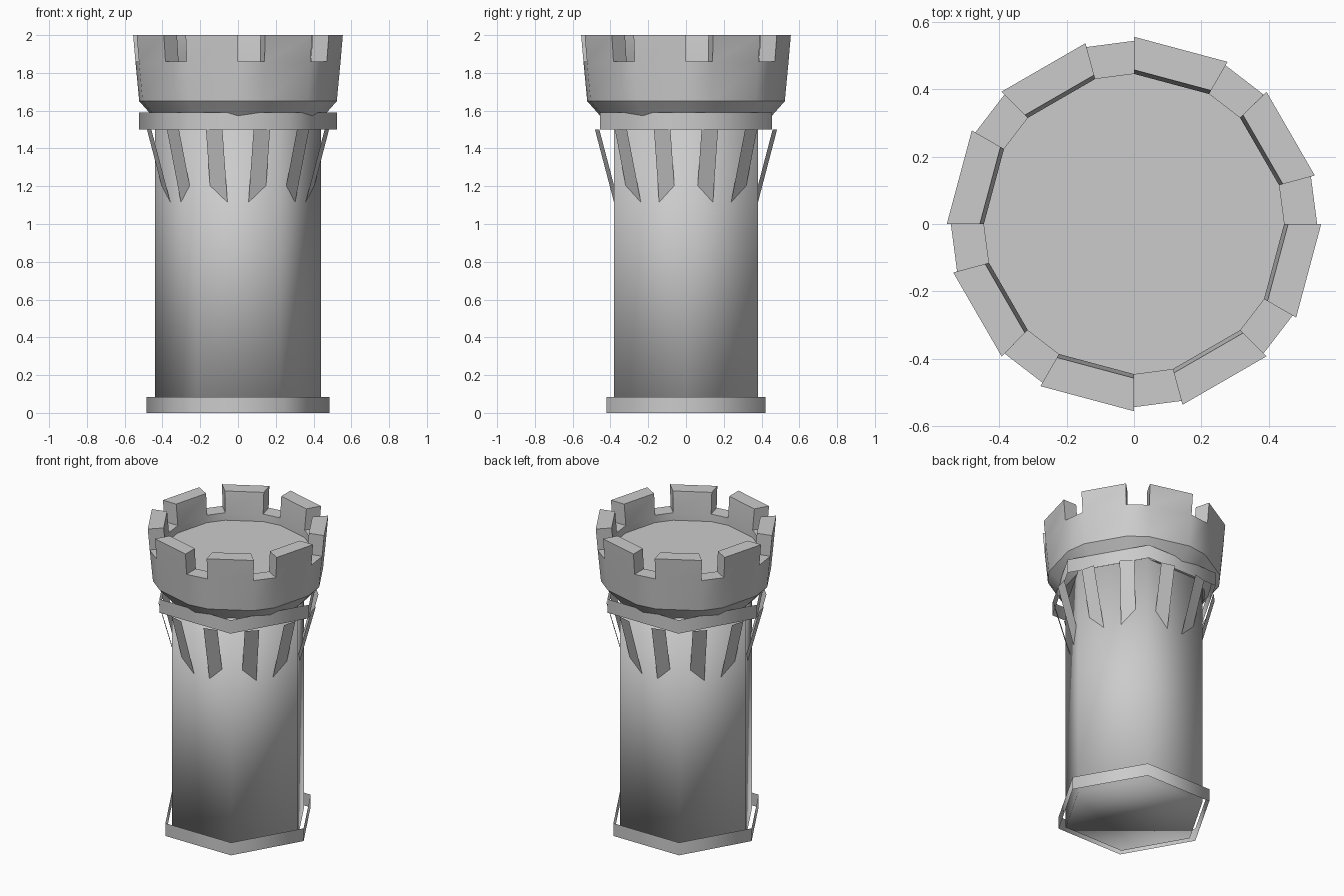
import bpy, bmesh
from math import radians, cos, sin

if "Cube" in bpy.data.objects:
    bpy.data.objects.remove(bpy.data.objects["Cube"], do_unlink=True)

stone = bpy.data.materials.new("grey stone")
stone.use_nodes = True
stone.diffuse_color = (0.6, 0.6, 0.6, 1)
stone.node_tree.nodes["Principled BSDF"].inputs["Base Color"].default_value = (0.6, 0.6, 0.6, 1)

HEX = [60 * i for i in range(6)]


def ring(bm, angles, r, z):
    return [bm.verts.new((r * cos(radians(a)), r * sin(radians(a)), z)) for a in angles]


def bridge(bm, low, high):
    n = len(low)
    for i in range(n):
        j = (i + 1) % n
        bm.faces.new((low[i], low[j], high[j], high[i]))


def finish(bm, name, smooth_angle=None):
    mesh = bpy.data.meshes.new(name)
    bm.to_mesh(mesh)
    bm.free()
    mesh.materials.append(stone)
    obj = bpy.data.objects.new(name, mesh)
    bpy.context.collection.objects.link(obj)
    if smooth_angle:
        bpy.ops.object.select_all(action='DESELECT')
        obj.select_set(True)
        bpy.context.view_layer.objects.active = obj
        bpy.ops.object.shade_smooth_by_angle(angle=radians(smooth_angle))
    return obj


# Six-sided shaft, softly shaded
bm = bmesh.new()
bottom, top = ring(bm, HEX, 0.44, 0), ring(bm, HEX, 0.44, 1.56)
bridge(bm, bottom, top)
bm.faces.new(bottom[::-1])
bm.faces.new(top)
finish(bm, "shaft", 100)

# Thin open bands standing off the shaft
for name, r, z0, z1 in (("base_band", 0.485, 0, 0.085), ("upper_band", 0.525, 1.5, 1.59)):
    bm = bmesh.new()
    bridge(bm, ring(bm, HEX, r, z0), ring(bm, HEX, r, z1))
    finish(bm, name, 100)

# Twelve slanted brace plates, their feet sunk into the shaft
bm = bmesh.new()
for k in range(12):
    a = radians(15 + 30 * k)
    corners = [(0.373, -0.045, 1.08), (0.373, 0.045, 1.08),
               (0.487, 0.045, 1.5), (0.487, -0.045, 1.5)]
    bm.faces.new([bm.verts.new((r * cos(a) - t * sin(a), r * sin(a) + t * cos(a), z))
                  for r, t, z in corners])
finish(bm, "braces")

# Flared crown: alternating narrow gaps and wide battlement segments
angles = [45 * i + d for i in range(8) for d in (0, 15)]
n = len(angles)
bm = bmesh.new()
foot, flare, outer, inner, floor = [
    ring(bm, angles, r, z) for r, z in
    ((0.43, 1.545), (0.523, 1.65), (0.543, 1.86), (0.445, 1.86), (0.445, 1.81))]
bridge(bm, foot, flare)
bridge(bm, flare, outer)
bridge(bm, inner, floor)
bm.faces.new(floor)
bm.faces.new(foot[::-1])
top_out, top_in = ring(bm, angles, 0.555, 2), ring(bm, angles, 0.457, 2)
for i in range(n):
    j = (i + 1) % n
    if i % 2 == 0:
        bm.faces.new((outer[i], outer[j], inner[j], inner[i]))
    else:
        bm.faces.new((outer[i], outer[j], top_out[j], top_out[i]))
        bm.faces.new((inner[j], inner[i], top_in[i], top_in[j]))
        bm.faces.new((top_out[i], top_out[j], top_in[j], top_in[i]))
        bm.faces.new((outer[i], top_out[i], top_in[i], inner[i]))
        bm.faces.new((outer[j], inner[j], top_in[j], top_out[j]))
bmesh.ops.recalc_face_normals(bm, faces=bm.faces)
finish(bm, "crown", 30)
